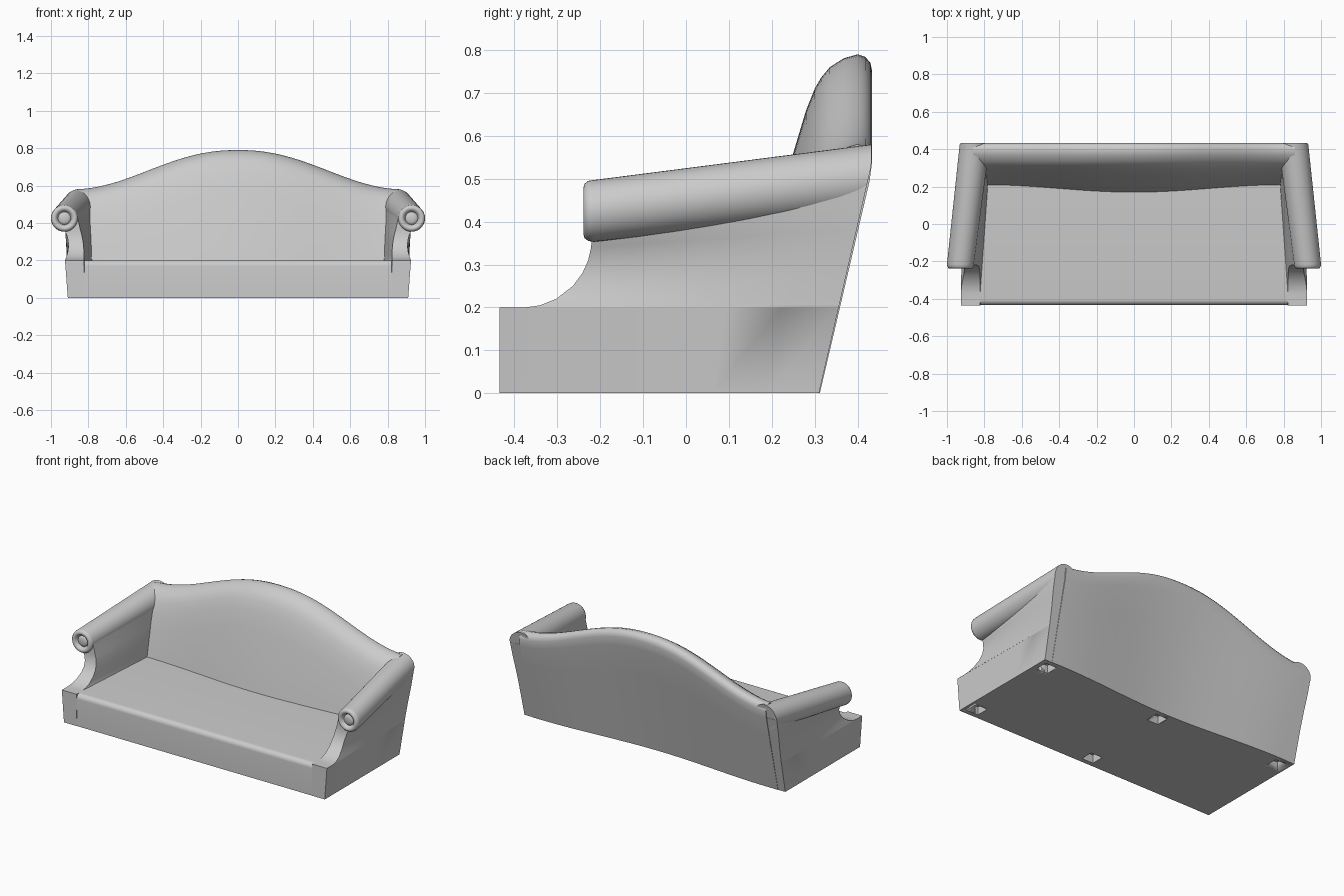
import bpy, bmesh, math

old = bpy.data.objects.get("Cube")
if old:
    bpy.data.objects.remove(old, do_unlink=True)

GREY = (0.6, 0.6, 0.6, 1)
fabric = bpy.data.materials.new("grey fabric")
fabric.use_nodes = True
fabric.diffuse_color = GREY
fabric.node_tree.nodes["Principled BSDF"].inputs["Base Color"].default_value = GREY


def lerp(a, b, t):
    return a + (b - a) * t


def rear_y(z, top=0.53):
    """Raked rear plane that turns upright near the top."""
    return lerp(0.31, 0.432, min(z / top, 1))


def finish(bm, name, angle=35):
    bmesh.ops.recalc_face_normals(bm, faces=bm.faces)
    mesh = bpy.data.meshes.new(name)
    bm.to_mesh(mesh)
    bm.free()
    mesh.materials.append(fabric)
    obj = bpy.data.objects.new(name, mesh)
    bpy.context.collection.objects.link(obj)
    bpy.ops.object.select_all(action='DESELECT')
    obj.select_set(True)
    bpy.context.view_layer.objects.active = obj
    bpy.ops.object.shade_smooth_by_angle(angle=math.radians(angle))
    return obj


def loft(name, rings, angle=35):
    """Skin closed rings of equal length and cap both ends."""
    bm = bmesh.new()
    rows = [[bm.verts.new(p) for p in ring] for ring in rings]
    n = len(rows[0])
    for a, b in zip(rows, rows[1:]):
        for i in range(n):
            j = (i + 1) % n
            bm.faces.new((a[i], a[j], b[j], b[i]))
    bm.faces.new(rows[0])
    bm.faces.new(rows[-1])
    return finish(bm, name, angle)


# Foot sockets: cutter blocks under the base
bm = bmesh.new()
for x, y in [(0.84, 0.24), (-0.84, 0.24), (0.84, -0.365), (0, -0.365), (0, 0.2)]:
    made = bmesh.ops.create_cube(bm, size=0.08)
    bmesh.ops.translate(bm, verts=made["verts"], vec=(x, y, 0.01))
sockets = finish(bm, "socket_cutter")
sockets.hide_render = True
sockets.hide_set(True)


def cut_sockets(obj):
    mod = obj.modifiers.new("sockets", 'BOOLEAN')
    mod.object = sockets
    mod.operation = 'DIFFERENCE'
    mod.solver = 'EXACT'


# Seat with a rounded front lip
lip = [(-0.405 - 0.029 * math.sin(a), 0.17 + 0.03 * math.cos(a))
       for a in [i * math.pi / 16 for i in range(9)]]
outline = [(0.25, 0), (0.25, 0.2)] + lip + [(-0.434, 0)]
cut_sockets(loft("seat", [[(x, y, z) for y, z in outline] for x in (-0.822, 0.822)]))

# Camel back: one padded section swept across the width
CREST = [(0.25, 0.23), (0.265, 0.18), (0.28, 0.13), (0.30, 0.08), (0.315, 0.054),
         (0.335, 0.03), (0.368, 0.009), (0.40, 0), (0.418, 0.006), (0.43, 0.02), (0.434, 0.04)]
rings = []
for i in range(49):
    x = lerp(-0.86, 0.86, i / 48)
    h = 0.58 + 0.105 * (1 + math.cos(math.pi * (abs(x) / 0.88) ** 1.1))
    bow = 0.02 * (1 + math.cos(math.pi * min(abs(x) / 0.8, 1)))
    section = [(0.168 - bow, 0), (0.21 - bow, 0.2)]
    section += [(y, h - d) for y, d in CREST]
    section += [(lerp(0.312 - bow, 0.434, t), (h - 0.06) * t) for t in (0.95, 0.7, 0.35, 0)]
    rings.append([(x, y, z) for y, z in section])
cut_sockets(loft("backrest", rings))

# Arm walls: height, outer and inner x at the front, outer and inner x at the rear
WALL = [(0, 0.91, 0.82, 0.91, 0.77), (0.2, 0.925, 0.823, 0.915, 0.771),
        (0.2001, 0.925, 0.823, 0.915, 0.771), (0.205, 0.923, 0.823, 0.915, 0.771),
        (0.22, 0.917, 0.823, 0.916, 0.771), (0.25, 0.909, 0.824, 0.918, 0.772),
        (0.28, 0.906, 0.826, 0.92, 0.773), (0.31, 0.909, 0.83, 0.923, 0.774),
        (0.34, 0.917, 0.836, 0.926, 0.775), (0.36, 0.928, 0.842, 0.928, 0.776),
        (0.43, 0.94, 0.858, 0.931, 0.777)]


def front_y(z):
    if z <= 0.2:
        return -0.435
    return -0.38 + math.sqrt(max(0.16 ** 2 - max(0.36 - z, 0) ** 2, 0))


def arm_wall(side):
    rings = []
    for k in range(7):
        t = k / 6
        outer, inner = [], []
        for z, of, inf, ob, inb in WALL:
            zz = z + 0.07 * t * max(z - 0.2, 0) / 0.23
            y = lerp(front_y(z), rear_y(zz), t)
            outer.append((side * lerp(of, ob, t), y, zz))
            inner.append((side * lerp(inf, inb, t), y, zz))
        rings.append((outer, inner))
    # Grid walls on both sides, closed by strips at front, rear, top and bottom
    bm = bmesh.new()
    grid = [[[bm.verts.new(p) for p in line] for line in ring] for ring in rings]
    n = len(WALL)
    for a, b in zip(grid, grid[1:]):
        for s in (0, 1):
            for i in range(n - 1):
                bm.faces.new((a[s][i], a[s][i + 1], b[s][i + 1], b[s][i]))
        for i in (0, n - 1):
            bm.faces.new((a[0][i], a[1][i], b[1][i], b[0][i]))
    for g in (grid[0], grid[-1]):
        for i in range(n - 1):
            bm.faces.new((g[0][i], g[0][i + 1], g[1][i + 1], g[1][i]))
    return bm


# Arm rolls: tapered tube with a scrolled front end
SCROLL = [(0.004, -0.229), (0.02, -0.228), (0.03, -0.224), (0.034, -0.219), (0.038, -0.224),
          (0.044, -0.235), (0.054, -0.239), (0.063, -0.237), (0.07, -0.228), (0.072, -0.215)]


def arm_roll(side, name):
    n = 40
    turns = [2 * math.pi * i / n for i in range(n)]

    def ring(x, z, r, y=None):
        pts = [(side * (x + r * math.cos(a)), z + r * math.sin(a)) for a in turns]
        return [(px, rear_y(pz) if y is None else y, pz) for px, pz in pts]

    rings = [ring(0.928, 0.425, r, y) for r, y in SCROLL]
    rings.append(ring(0.852, 0.5, 0.08))
    return loft(name, rings, 50)


for side, label in ((1, "left"), (-1, "right")):
    cut_sockets(finish(arm_wall(side), label + "_arm_wall"))
    arm_roll(side, label + "_arm_roll")
